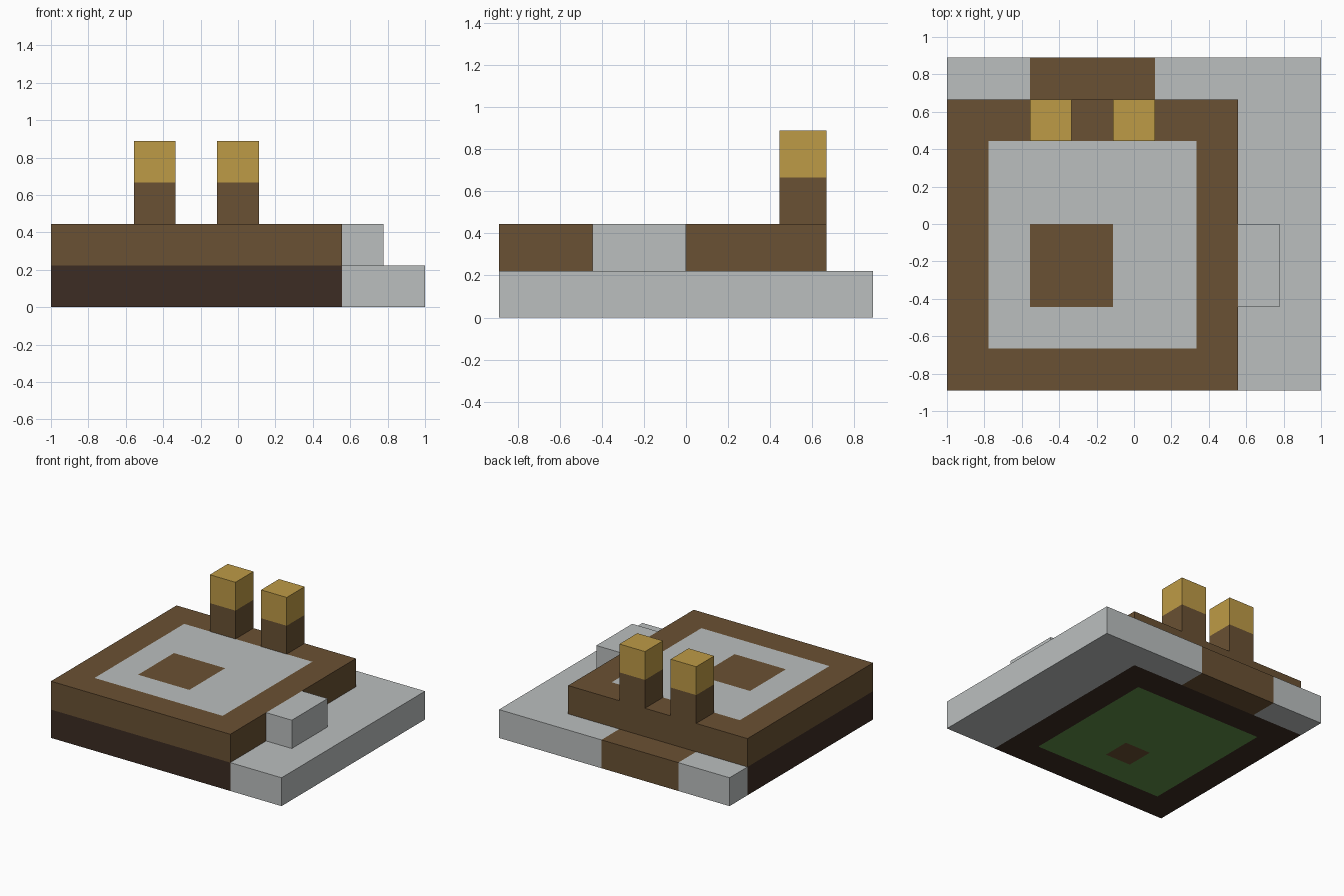
import bpy, bmesh
from mathutils import Vector

cube = bpy.data.objects.get("Cube")
if cube:
    bpy.data.objects.remove(cube, do_unlink=True)

U = 2 / 9                         # one block
ORIGIN = Vector((-1, -4 * U, 0))  # front corner of the block grid


def make_material(name, rgb):
    """Flat material from display colour, stored as linear."""
    linear = [((c / 255 + 0.055) / 1.055) ** 2.4 for c in rgb] + [1]
    mat = bpy.data.materials.new(name)
    mat.use_nodes = True
    mat.diffuse_color = linear
    bsdf = next(n for n in mat.node_tree.nodes if n.type == 'BSDF_PRINCIPLED')
    bsdf.inputs["Base Color"].default_value = linear
    return mat


STONE = make_material("stone grey", (187, 191, 191))
WOOD = make_material("wood brown", (106, 81, 51))
DARK = make_material("dark brown", (60, 44, 35))
GOLD = make_material("gold", (190, 155, 70))
GREEN = make_material("leaf green", (96, 143, 72))


def block(name, low, high, rule, x_cuts=(), y_cuts=(), z_cuts=()):
    """Box in block units, cut along the given lines and coloured by rule(centre, normal)."""
    bm = bmesh.new()
    bmesh.ops.create_cube(bm, size=1)
    low, high = Vector(low), Vector(high)
    for v in bm.verts:
        v.co = Vector(l + (c + 0.5) * (h - l) for l, h, c in zip(low, high, v.co))
    for axis, cuts in enumerate((x_cuts, y_cuts, z_cuts)):
        for cut in cuts:
            point, normal = Vector((0, 0, 0)), Vector((0, 0, 0))
            point[axis], normal[axis] = cut, 1
            bmesh.ops.bisect_plane(bm, geom=bm.verts[:] + bm.edges[:] + bm.faces[:],
                                   plane_co=point, plane_no=normal)
    bm.normal_update()
    mats = []
    for f in bm.faces:
        mat = rule(f.calc_center_median(), f.normal)
        if mat not in mats:
            mats.append(mat)
        f.material_index = mats.index(mat)
    for v in bm.verts:
        v.co = ORIGIN + v.co * U
    mesh = bpy.data.meshes.new(name)
    bm.to_mesh(mesh)
    bm.free()
    for mat in mats:
        mesh.materials.append(mat)
    obj = bpy.data.objects.new(name, mesh)
    bpy.context.collection.objects.link(obj)
    return obj


def inside(c, x0, x1, y0, y1):
    return x0 < c.x < x1 and y0 < c.y < y1


def base_rule(c, n):
    # green underside inlay with a small wooden spot
    if n.z < -0.5:
        if inside(c, 3, 4, 2, 3):
            return WOOD
        if inside(c, 1, 6, 1, 6):
            return GREEN
    return DARK


def deck_rule(c, n):
    # stone inlay with a wooden centre on the top
    if n.z > 0.5 and inside(c, 1, 6, 1, 6) and not inside(c, 2, 4, 2, 4):
        return STONE
    return WOOD


def plain(mat):
    return lambda c, n: mat


# Lower layer: dark base, stone paving and a wooden back step
block("base", (0, 0, 0), (7, 7, 1), base_rule, (1, 3, 4, 6), (1, 2, 3, 6))
block("side_paving", (7, 0, 0), (9, 8, 1), plain(STONE))
block("back_paving", (0, 7, 0), (7, 8, 1),
      lambda c, n: WOOD if 2 < c.x < 5 else STONE, (2, 5))

# Upper layer: wooden deck and stone side step
block("deck", (0, 0, 1), (7, 7, 2), deck_rule, (1, 2, 4, 6), (1, 2, 4, 6))
block("side_step", (7, 2, 1), (8, 4, 2), plain(STONE))

# Two posts with gold caps
for side, x in (("right", 2), ("left", 4)):
    block(side + "_post", (x, 6, 2), (x + 1, 7, 4),
          lambda c, n: GOLD if c.z > 3 else WOOD, z_cuts=(3,))
